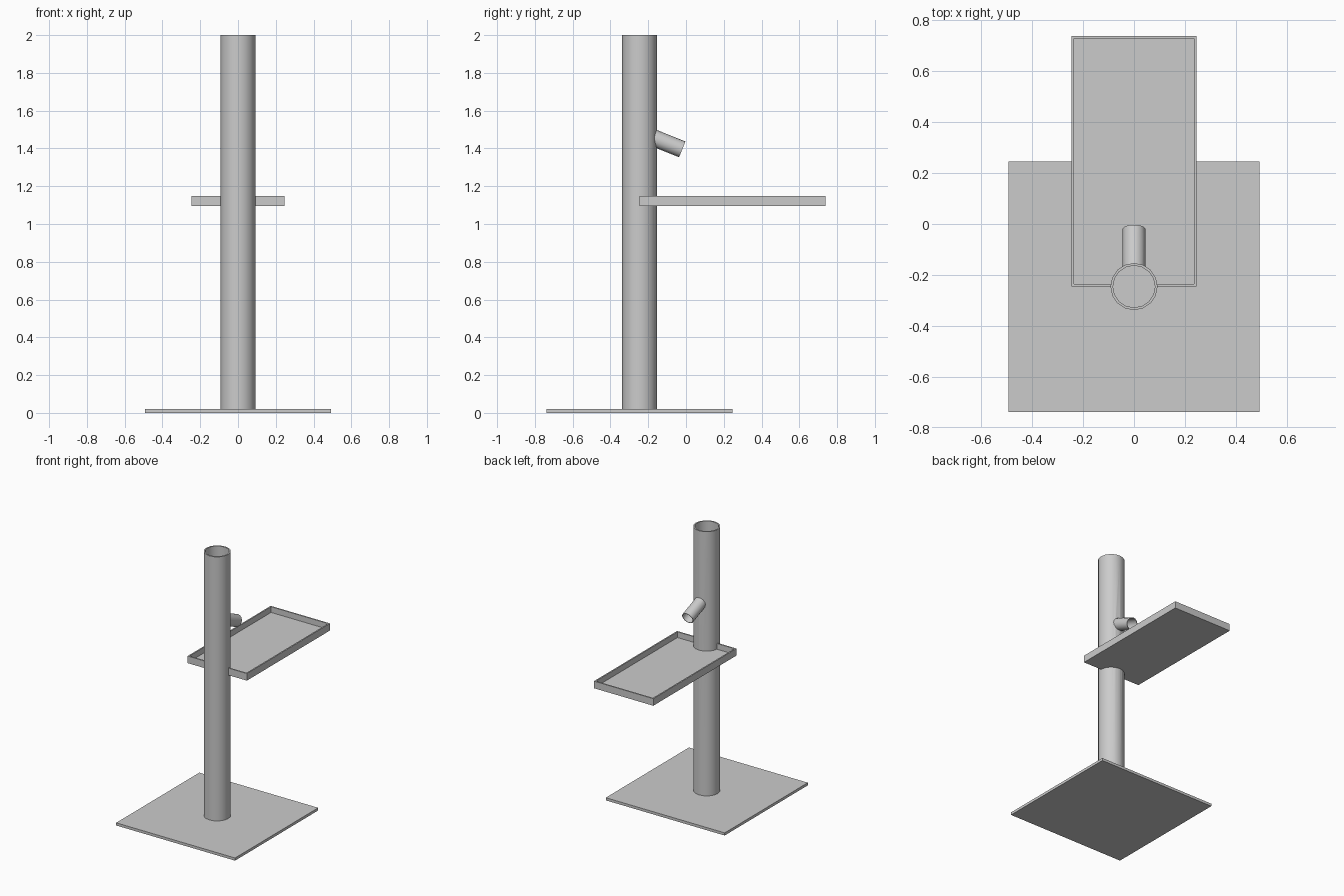
import bpy
import math
from mathutils import Vector

if "Cube" in bpy.data.objects:
    bpy.data.objects.remove(bpy.data.objects["Cube"])

GRAY = (0.6, 0.6, 0.6, 1)
metal = bpy.data.materials.new("gray metal")
metal.use_nodes = True
metal.diffuse_color = GRAY
metal.node_tree.nodes["Principled BSDF"].inputs["Base Color"].default_value = GRAY

POLE_Y = -0.246
POLE_R = 0.0925
BASE_TOP = 0.02


def finish(ob, name):
    ob.name = name
    ob.data.materials.append(metal)
    return ob


def box(name, low, high):
    low, high = Vector(low), Vector(high)
    bpy.ops.mesh.primitive_cube_add(size=1, location=(low + high) / 2)
    ob = bpy.context.object
    ob.scale = high - low
    bpy.ops.object.transform_apply(location=False, rotation=False, scale=True)
    return finish(ob, name)


def rod(name, start, end, radius, sides=16):
    start, end = Vector(start), Vector(end)
    axis = end - start
    bpy.ops.mesh.primitive_cylinder_add(
        vertices=sides, radius=radius, depth=axis.length, location=(start + end) / 2,
        rotation=axis.to_track_quat("Z", "Y").to_euler())
    return finish(bpy.context.object, name)


def cut(ob, *cutters):
    for cutter in cutters:
        mod = ob.modifiers.new("cut", "BOOLEAN")
        mod.operation = "DIFFERENCE"
        mod.solver = "EXACT"
        mod.object = cutter
        bpy.context.view_layer.objects.active = ob
        bpy.ops.object.modifier_apply(modifier=mod.name)


def smooth(ob):
    bpy.ops.object.select_all(action="DESELECT")
    ob.select_set(True)
    bpy.context.view_layer.objects.active = ob
    bpy.ops.object.shade_smooth_by_angle(angle=math.radians(35))


# Square floor plate
box("base_plate", (-0.493, -0.739, 0), (0.493, 0.246, BASE_TOP))

# Upright open tube, standing on the plate
foot, top = (0, POLE_Y, BASE_TOP), (0, POLE_Y, 2)
pole = rod("pole", foot, top, POLE_R)
pole_solid = rod("pole_cutter", foot, top, POLE_R)
pole_bore = rod("pole_bore_cutter", foot, (0, POLE_Y, 2.1), POLE_R - 0.01)

# Short spout angled down over the tray
tip = Vector((0, -0.02, 1.395))
slope = Vector((0, math.cos(math.radians(22)), -math.sin(math.radians(22))))
root = tip - slope * 0.24
spout = rod("spout", root, tip, 0.045)
spout_bore = rod("spout_bore_cutter", root, tip + slope * 0.1, 0.041)

# Shallow rimmed tray wrapped around the pole
tray = box("tray", (-0.246, POLE_Y, 1.095), (0.246, 0.739, 1.148))
tray_inside = box("tray_cutter", (-0.236, POLE_Y + 0.01, 1.105), (0.236, 0.729, 1.2))

cut(tray, tray_inside, pole_solid)
cut(spout, spout_bore, pole_solid)
cut(pole, pole_bore, spout_bore)
for tube in (pole, spout):
    smooth(tube)

for helper in (pole_solid, pole_bore, spout_bore, tray_inside):
    bpy.data.objects.remove(helper)
